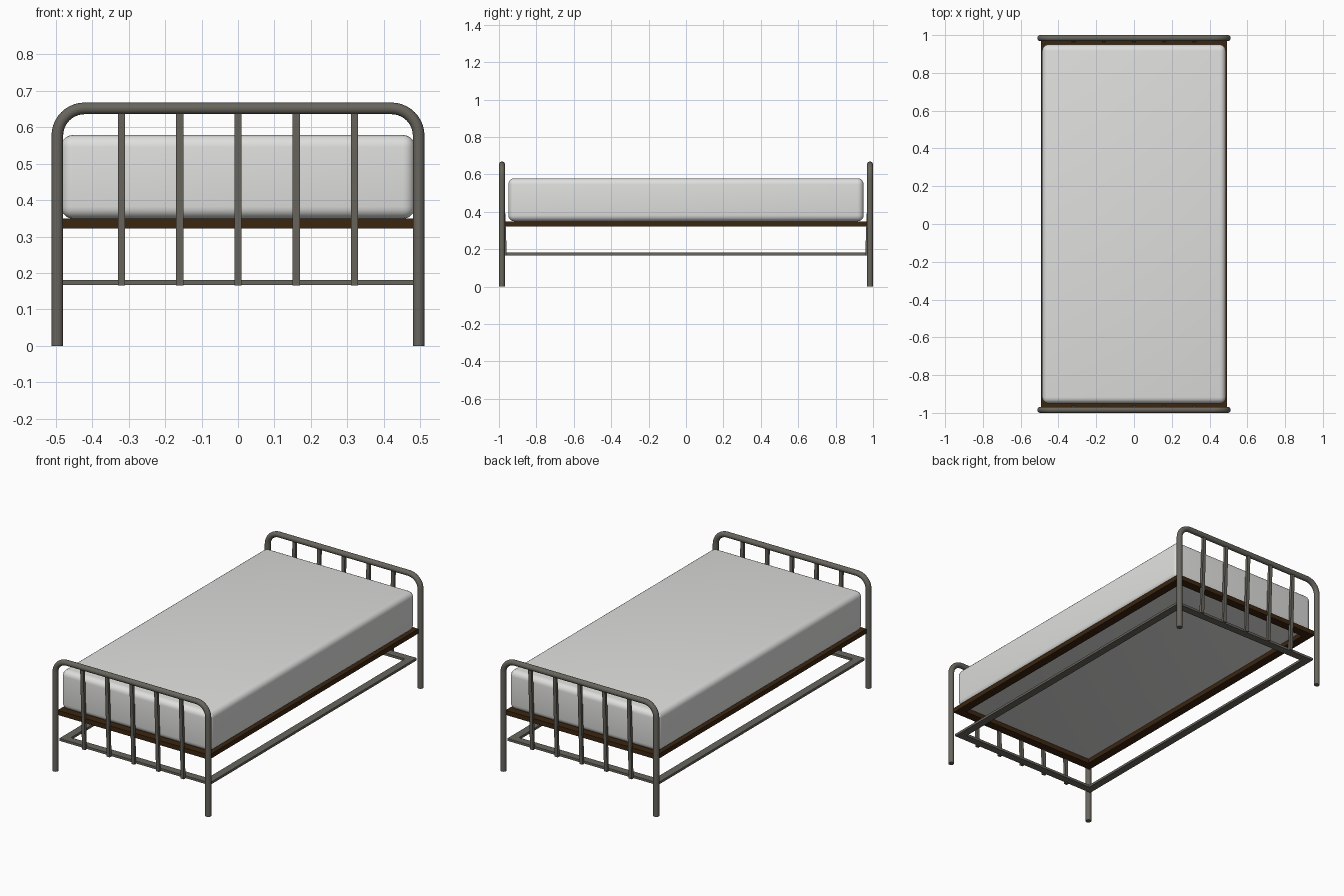
import bpy, bmesh, math
from mathutils import Vector, Matrix

if "Cube" in bpy.data.objects:
    bpy.data.objects.remove(bpy.data.objects["Cube"])


def material(name, rgb):
    m = bpy.data.materials.new(name)
    m.diffuse_color = (*rgb, 1)
    m.use_nodes = True
    m.node_tree.nodes["Principled BSDF"].inputs["Base Color"].default_value = m.diffuse_color
    return m


METAL = material("grey metal", (0.14, 0.13, 0.11))
WOOD = material("dark brown wood", (0.045, 0.019, 0.005))
CLOTH = material("off white fabric", (0.74, 0.74, 0.73))


def finish(name, bm, mat):
    bmesh.ops.recalc_face_normals(bm, faces=bm.faces)
    me = bpy.data.meshes.new(name)
    bm.to_mesh(me)
    bm.free()
    me.materials.append(mat)
    ob = bpy.data.objects.new(name, me)
    bpy.context.collection.objects.link(ob)
    return ob


def smooth(ob, angle=40):
    bpy.ops.object.select_all(action='DESELECT')
    ob.select_set(True)
    bpy.context.view_layer.objects.active = ob
    bpy.ops.object.shade_smooth_by_angle(angle=math.radians(angle))


def tube(name, path, normals, y, radius, mat, sides=20):
    # sweep a circle along a path lying in the xz plane
    bm = bmesh.new()
    rings = []
    for (x, z), n in zip(path, normals):
        ring = []
        for i in range(sides):
            a = 2 * math.pi * i / sides
            c, s = radius * math.cos(a), radius * math.sin(a)
            ring.append(bm.verts.new((x + n[0] * c, y + s, z + n[1] * c)))
        rings.append(ring)
    for a, b in zip(rings, rings[1:]):
        for i in range(sides):
            j = (i + 1) % sides
            bm.faces.new((a[i], a[j], b[j], b[i]))
    bm.faces.new(rings[0])
    bm.faces.new(rings[-1])
    ob = finish(name, bm, mat)
    smooth(ob)
    return ob


def rect_frame(name, hx, hy, w, z0, z1, mat):
    # mitred rectangular frame, open in the middle
    bm = bmesh.new()
    corners = []
    for sx, sy in ((-1, -1), (1, -1), (1, 1), (-1, 1)):
        corners.append([bm.verts.new((sx * (hx - d), sy * (hy - d), z))
                        for d, z in ((0, z0), (0, z1), (w, z1), (w, z0))])
    for i in range(4):
        a, b = corners[i], corners[(i + 1) % 4]
        for k in range(4):
            m = (k + 1) % 4
            bm.faces.new((a[k], b[k], b[m], a[m]))
    return finish(name, bm, mat)


def bar(name, p, q, wx, wy, mat):
    # bar with a rectangular section between two points
    bm = bmesh.new()
    bmesh.ops.create_cube(bm, size=1)
    for v in bm.verts:
        end = q if v.co.z > 0 else p
        v.co = Vector((end[0] + v.co.x * wx, end[1] + v.co.y * wy, end[2]))
    return finish(name, bm, mat)


# bent tube outline shared by both ends
X, TOP, BEND, R, Y = 0.496, 0.652, 0.075, 0.016, 0.984
path, normals = [(-X, 0)], [(-1, 0)]
for cx, start in ((-X + BEND, 180), (X - BEND, 90)):
    for i in range(11):
        a = math.radians(start - 9 * i)
        n = (math.cos(a), math.sin(a))
        path.append((cx + BEND * n[0], TOP - BEND + BEND * n[1]))
        normals.append(n)
path.append((X, 0))
normals.append((1, 0))

# end frames with slightly leaning spindles
for side, s in (("front", -1), ("back", 1)):
    tube(f"{side}_end_tube", path, normals, s * Y, R, METAL)
    for i in range(-2, 3):
        bar(f"{side}_spindle_{i + 3}", (i * 0.16, s * 0.966, 0.165),
            (i * 0.16, s * 0.984, 0.65), 0.02, 0.016, METAL)

# mattress support frame and lower rail
rect_frame("bed_frame", 0.492, 0.97, 0.05, 0.322, 0.349, WOOD)
rect_frame("lower_rail", 0.488, 0.959, 0.045, 0.167, 0.181, METAL)

# mattress with rounded edges
bm = bmesh.new()
bmesh.ops.create_cube(bm, size=1, matrix=Matrix.Translation((0, 0, 0.464))
                      @ Matrix.Diagonal((0.972, 1.9, 0.23, 1)))
bmesh.ops.bevel(bm, geom=bm.edges[:], offset=0.033, segments=5,
                profile=0.5, affect='EDGES')
smooth(finish("mattress", bm, CLOTH))
